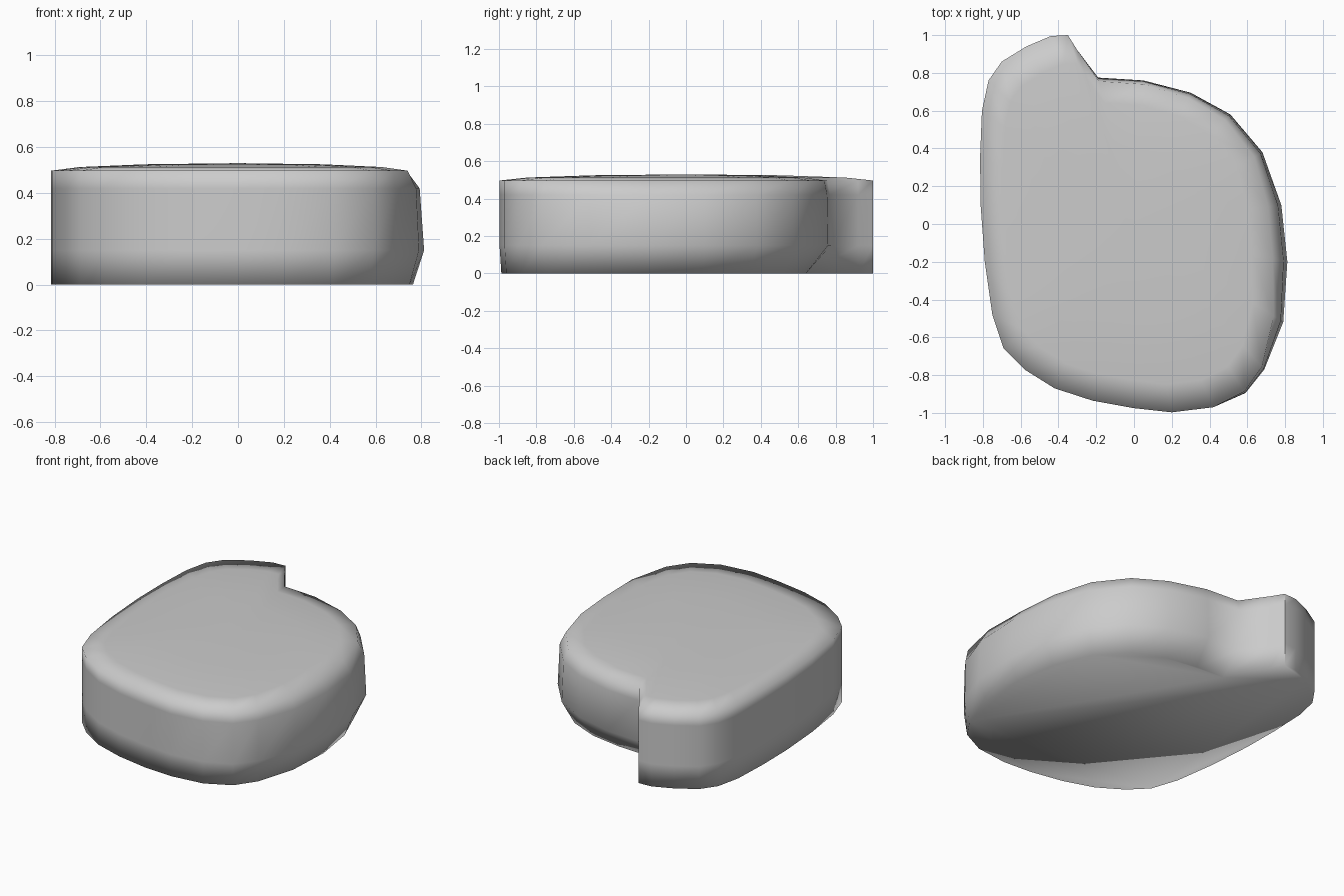
import bpy, bmesh

if "Cube" in bpy.data.objects:
    bpy.data.objects.remove(bpy.data.objects["Cube"])

# Plan outline, counter-clockwise: x, y, inward shift of the foot, inward shift of the top rim
outline = [
    (-0.30, 0.92, 0, 0), (-0.35, 1.00, 0, 0), (-0.44, 0.995, 0, 0), (-0.57, 0.94, 0, 0),
    (-0.70, 0.86, 0, 0), (-0.77, 0.76, 0, 0), (-0.805, 0.60, 0, 0), (-0.815, 0.35, 0, 0),
    (-0.812, 0.10, 0, 0), (-0.79, -0.20, 0, 0), (-0.75, -0.48, 0, 0), (-0.69, -0.66, 0, 0),
    (-0.58, -0.77, 0, 0), (-0.42, -0.87, 0, 0), (-0.22, -0.935, 0, 0), (0.0, -0.975, 0, 0),
    (0.20, -0.997, 0.01, 0), (0.42, -0.97, 0.01, 0), (0.59, -0.895, 0.02, 0.01),
    (0.69, -0.77, 0.03, 0.02), (0.79, -0.52, 0.05, 0.06), (0.812, -0.20, 0.05, 0.08),
    (0.78, 0.10, 0.06, 0.07), (0.68, 0.38, 0.07, 0.05), (0.51, 0.58, 0.08, 0.04),
    (0.30, 0.695, 0.10, 0.03), (0.05, 0.76, 0.12, 0.02), (-0.19, 0.775, 0.13, 0.02),
]


# One closed ring of the block, pulled toward the centre
def ring(bm, z, foot=0.0, rim=0.0, scale=1.0):
    verts = []
    for x, y, f, r in outline:
        length = (x * x + y * y) ** 0.5
        k = (1 - (foot * f + rim * r) / length) * scale
        verts.append(bm.verts.new((x * k, y * k, z)))
    return verts


bm = bmesh.new()
rings = [
    ring(bm, 0.0, foot=1), ring(bm, 0.15), ring(bm, 0.42, rim=0.25),
    ring(bm, 0.497, rim=1), ring(bm, 0.513, rim=1, scale=0.85),
    ring(bm, 0.525, rim=1, scale=0.5),
]
n = len(outline)
for lower, upper in zip(rings, rings[1:]):
    for i in range(n):
        j = (i + 1) % n
        bm.faces.new((lower[i], lower[j], upper[j], upper[i]))

# Flat underside and gently domed top
bm.faces.new(rings[0][::-1])
crown = bm.verts.new((0, 0, 0.53))
for i in range(n):
    bm.faces.new((rings[-1][i], rings[-1][(i + 1) % n], crown))
bmesh.ops.recalc_face_normals(bm, faces=bm.faces)
for f in bm.faces:
    f.smooth = True

# Crease at the corner of the notch
for a, b in zip(rings[:4], rings[1:4]):
    edge = bm.edges.get((a[1], b[1]))
    if edge:
        edge.smooth = False

mesh = bpy.data.meshes.new("rounded_block")
bm.to_mesh(mesh)
bm.free()
block = bpy.data.objects.new("rounded_block", mesh)
bpy.context.collection.objects.link(block)
